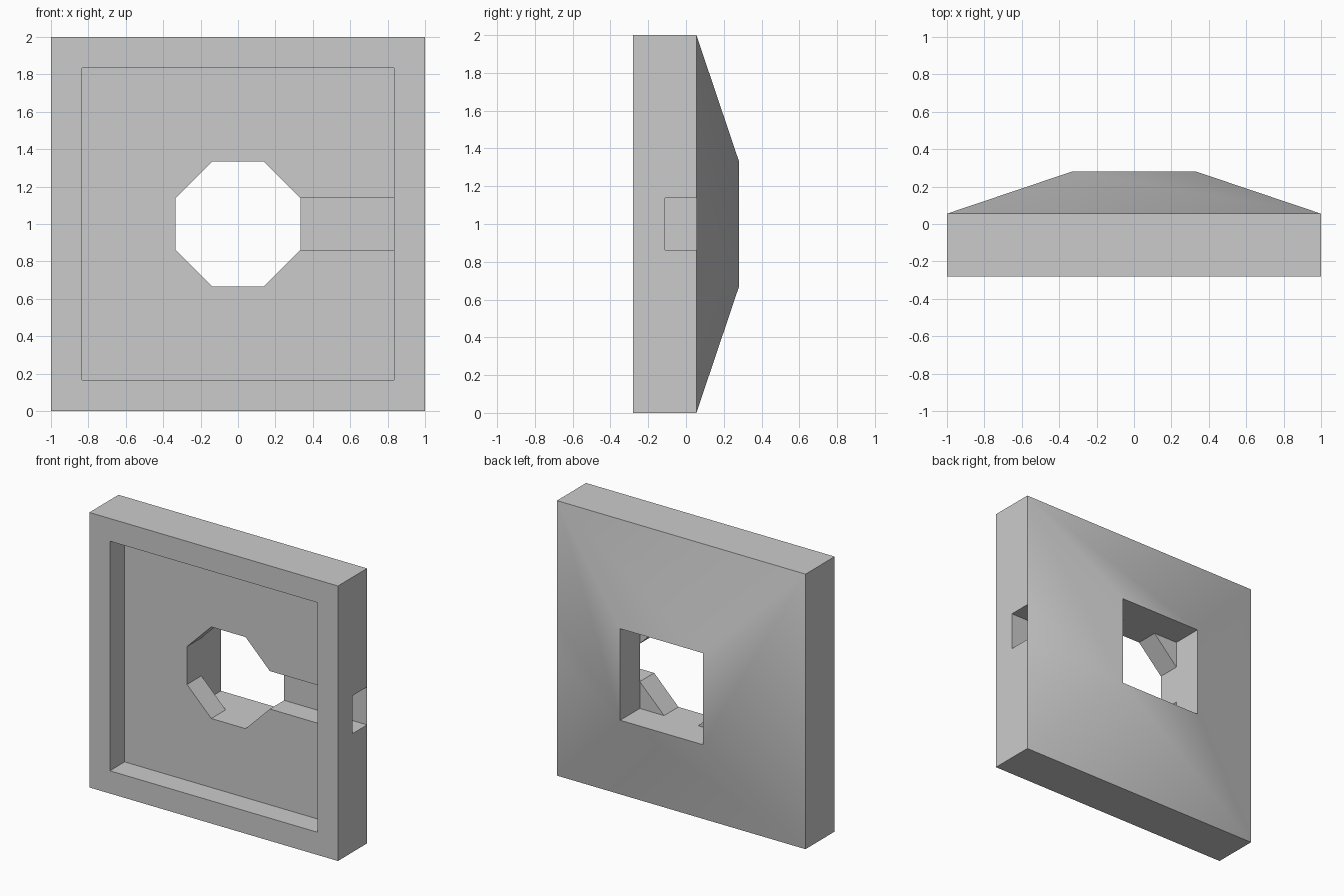
import bpy, bmesh, math

old = bpy.data.objects.get("Cube")
if old:
    bpy.data.objects.remove(old, do_unlink=True)

OUTER, RIM, HOLE = 1.0, 0.835, 0.333       # half widths
FRONT, FLOOR, STEP, BACK = -0.28, -0.11, 0.055, 0.28   # depths
FLAT = HOLE * math.tan(math.pi / 8)
CENTRE_Z = 1.0

grey = bpy.data.materials.new("plain grey")
grey.use_nodes = True
colour = (0.6, 0.6, 0.6, 1)
grey.diffuse_color = colour
grey.node_tree.nodes["Principled BSDF"].inputs["Base Color"].default_value = colour


def loft(name, rings):
    """Closed solid through matching rings of points, capped at both ends."""
    bm = bmesh.new()
    loops = [[bm.verts.new(p) for p in ring] for ring in rings]
    for a, b in zip(loops, loops[1:]):
        for i in range(len(a)):
            j = (i + 1) % len(a)
            bm.faces.new((a[i], a[j], b[j], b[i]))
    bm.faces.new(loops[0])
    bm.faces.new(loops[-1])
    bmesh.ops.recalc_face_normals(bm, faces=bm.faces)
    mesh = bpy.data.meshes.new(name)
    bm.to_mesh(mesh)
    bm.free()
    mesh.materials.append(grey)
    obj = bpy.data.objects.new(name, mesh)
    bpy.context.collection.objects.link(obj)
    return obj


def rect(x0, x1, half_z, y):
    return [(x, y, CENTRE_Z + z) for x, z in
            ((x0, -half_z), (x1, -half_z), (x1, half_z), (x0, half_z))]


def square(half, y):
    return rect(-half, half, half, y)


def octagon(y):
    r = math.hypot(HOLE, FLAT)
    angles = [math.pi / 8 + i * math.pi / 4 for i in range(8)]
    return [(r * math.cos(a), y, CENTRE_Z + r * math.sin(a)) for a in angles]


# Plate: recessed front, straight sides, sloped back with a square pit
plate = loft("plate", [square(RIM, FLOOR), square(RIM, FRONT),
                       square(OUTER, FRONT), square(OUTER, STEP),
                       square(HOLE, BACK), square(HOLE, STEP)])

# Octagonal opening through the web, and the side channel leading to it
cutters = [loft("octagon_cutter", [octagon(FLOOR - 0.1), octagon(STEP)]),
           loft("channel_cutter", [rect(0.2, 1.2, FLAT, FLOOR),
                                   rect(0.2, 1.2, FLAT, STEP)])]

bpy.context.view_layer.objects.active = plate
for cutter in cutters:
    mod = plate.modifiers.new(cutter.name, "BOOLEAN")
    mod.operation = "DIFFERENCE"
    mod.solver = "EXACT"
    mod.object = cutter
    bpy.ops.object.modifier_apply(modifier=mod.name)
for cutter in cutters:
    bpy.data.objects.remove(cutter, do_unlink=True)

# Soft shading across the sloped back only
bpy.ops.object.select_all(action="DESELECT")
plate.select_set(True)
bpy.ops.object.shade_smooth_by_angle(angle=math.radians(30))
